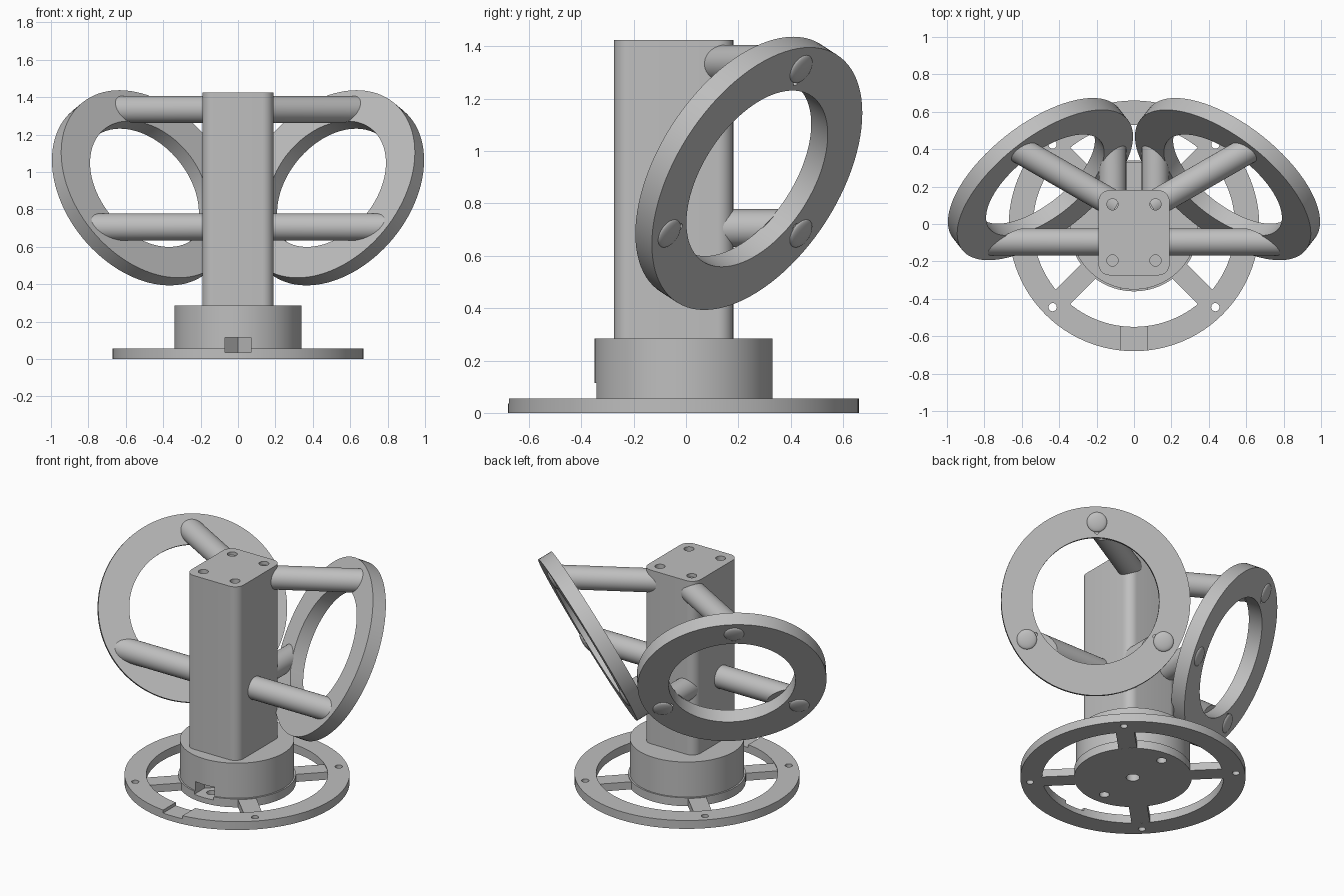
import bpy, bmesh, math
from mathutils import Vector, Matrix

if "Cube" in bpy.data.objects:
    bpy.data.objects.remove(bpy.data.objects["Cube"], do_unlink=True)

grey = bpy.data.materials.new("light_grey")
grey.use_nodes = True
grey.diffuse_color = (0.52, 0.52, 0.52, 1)
grey.node_tree.nodes["Principled BSDF"].inputs["Base Color"].default_value = (0.52, 0.52, 0.52, 1)

parts = []


def finish(bm, name):
    bmesh.ops.recalc_face_normals(bm, faces=bm.faces)
    mesh = bpy.data.meshes.new(name)
    bm.to_mesh(mesh)
    bm.free()
    mesh.materials.append(grey)
    ob = bpy.data.objects.new(name, mesh)
    bpy.context.collection.objects.link(ob)
    parts.append(ob)
    return ob


def lathe(name, profile, matrix, steps=96):
    """Spin a closed (radius, height) profile around the local z axis."""
    bm = bmesh.new()
    verts = [bm.verts.new((r, 0, z)) for r, z in profile]
    edges = [bm.edges.new((a, b)) for a, b in zip(verts, verts[1:] + verts[:1])]
    bmesh.ops.spin(bm, geom=verts + edges, cent=(0, 0, 0), axis=(0, 0, 1),
                   angle=math.tau, steps=steps, use_merge=True)
    bmesh.ops.remove_doubles(bm, verts=bm.verts, dist=1e-5)
    bm.transform(matrix)
    return finish(bm, name)


def tube(name, inner, outer, z0, z1, matrix):
    return lathe(name, [(inner, z0), (outer, z0), (outer, z1), (inner, z1)], matrix)


def rod(name, a, b, radius, cut_co=None, cut_no=None, segments=48):
    """Cylinder between two points, optionally trimmed by a plane."""
    a, b = Vector(a), Vector(b)
    bm = bmesh.new()
    turn = (b - a).to_track_quat('Z', 'Y').to_matrix().to_4x4()
    bmesh.ops.create_cone(bm, cap_ends=True, segments=segments, radius1=radius, radius2=radius,
                          depth=(b - a).length, matrix=Matrix.Translation((a + b) / 2) @ turn)
    if cut_co is not None:
        geom = bm.verts[:] + bm.edges[:] + bm.faces[:]
        cut = bmesh.ops.bisect_plane(bm, geom=geom, plane_co=cut_co, plane_no=cut_no, clear_outer=True)
        rim = [e for e in cut["geom_cut"] if isinstance(e, bmesh.types.BMEdge)]
        bmesh.ops.contextual_create(bm, geom=rim)
    return finish(bm, name)


def box(name, size, matrix):
    bm = bmesh.new()
    bmesh.ops.create_cube(bm, size=1, matrix=matrix @ Matrix.Diagonal((*size, 1)))
    return finish(bm, name)


def carve(target, cutters):
    """Subtract the cutters and bake the result."""
    for c in cutters:
        mod = target.modifiers.new("cut", 'BOOLEAN')
        mod.operation, mod.solver, mod.object = 'DIFFERENCE', 'EXACT', c
    graph = bpy.context.evaluated_depsgraph_get()
    mesh = bpy.data.meshes.new_from_object(target.evaluated_get(graph))
    target.modifiers.clear()
    target.data = mesh


def discard(cutters):
    for c in cutters:
        parts.remove(c)
        bpy.data.objects.remove(c, do_unlink=True)


# Base: rim, hub plate, diagonal spokes and hub drum
mid = Matrix.Translation((0, -0.01, 0))
rim = tube("base_rim", 0.54, 0.67, 0, 0.055, mid)
plate = tube("hub_plate", 0.04, 0.35, 0, 0.055, mid)
drum = rod("hub_drum", (0, -0.01, 0.05), (0, -0.01, 0.285), 0.34, segments=96)
for i in range(4):
    spin = Matrix.Rotation(math.radians(45 + 90 * i), 4, 'Z')
    spoke = box("spoke", (0.24, 0.11, 0.05), mid @ spin @ Matrix.Translation((0.44, 0, 0.0255)))
    hole = spin @ Vector((0.615, 0, 0)) + Vector((0, -0.01, 0))
    drill = rod("drill", hole - Vector((0, 0, 1)), hole + Vector((0, 0, 1)), 0.022, segments=24)
    carve(rim, [drill])
    discard([drill])

# Cable slot through the front of the rim and into the drum, ending in a V
bm = bmesh.new()
outline = [(-0.07, -1), (0.07, -1), (0.07, -0.25), (0, -0.18), (-0.07, -0.25)]
floor = bm.faces.new([bm.verts.new((x, y, 0.035)) for x, y in outline])
top = bmesh.ops.extrude_face_region(bm, geom=[floor])
bmesh.ops.translate(bm, vec=(0, 0, 0.08), verts=[v for v in top["geom"] if isinstance(v, bmesh.types.BMVert)])
slot = finish(bm, "slot")
screws = [rod("drill", (0, y, -0.1), (0, y, 0.045), 0.03, segments=24) for y in (-0.275, 0.255)]
carve(rim, [slot])
carve(drum, [slot])
carve(plate, [slot] + screws)
discard([slot] + screws)

# Column with rounded corners and four blind holes in its top
bm = bmesh.new()
bmesh.ops.create_cube(bm, size=1, matrix=Matrix.Translation((0, -0.047, 0.8525)) @ Matrix.Diagonal((0.38, 0.455, 1.145, 1)))
upright = [e for e in bm.edges if abs(e.verts[0].co.z - e.verts[1].co.z) > 0.5]
bmesh.ops.bevel(bm, geom=upright, offset=0.06, segments=8, profile=0.5, affect='EDGES')
column = finish(bm, "column")
drills = [rod("drill", (x, y, 1.3), (x, y, 1.6), 0.03, segments=24)
          for x in (-0.115, 0.115) for y in (-0.195, 0.105)]
carve(column, drills)
discard(drills)

# Two tilted rings, each held by three horizontal arms
for side, word in ((1, "left"), (-1, "right")):
    normal = Vector((0.55 * side, 0.70, -0.455)).normalized()
    up = (Vector((0, 0, 1)) - normal.z * normal).normalized()
    across = Vector((normal.y, -normal.x * 1.0, 0)).normalized() * side
    centre = Vector((0.5 * side, 0.24, 0.915))
    frame = Matrix.Translation(centre) @ normal.to_track_quat('Z', 'Y').to_matrix().to_4x4()
    ring = tube(word + "_ring", 0.378, 0.563, -0.045, 0.045, frame)
    inward = [(-0.87 * side, -0.5, 0), (-side, 0, 0), (0, -1, 0)]
    lengths = [0.62, 0.66, 0.36]
    angles = [90, -30, 210]
    notches = []
    for way, length, angle in zip(inward, lengths, angles):
        t = math.radians(angle)
        radial = across * math.cos(t) + up * math.sin(t)
        joint = centre + radial * 0.47
        way = Vector(way)
        rod(word + "_arm", joint + way * length, joint - way * 0.4, 0.0725,
            centre - normal * 0.04, normal)
        # Shallow domed screw head with a small hole beside it
        head = Matrix.Translation(joint + normal * 0.044) @ frame.to_3x3().to_4x4()
        bm = bmesh.new()
        bmesh.ops.create_uvsphere(bm, u_segments=32, v_segments=16, radius=0.06,
                                  matrix=head @ Matrix.Diagonal((1, 1, 0.27, 1)))
        finish(bm, word + "_screw_head")
        spot = joint - radial * 0.058
        notches.append(rod("drill", spot + normal * 0.02, spot + normal * 0.1, 0.013, segments=16))
    carve(ring, notches)
    discard(notches)

# Smooth the round surfaces and keep the edges crisp
bpy.ops.object.select_all(action='DESELECT')
for ob in parts:
    ob.select_set(True)
bpy.context.view_layer.objects.active = parts[0]
bpy.ops.object.shade_smooth_by_angle(angle=math.radians(30))
